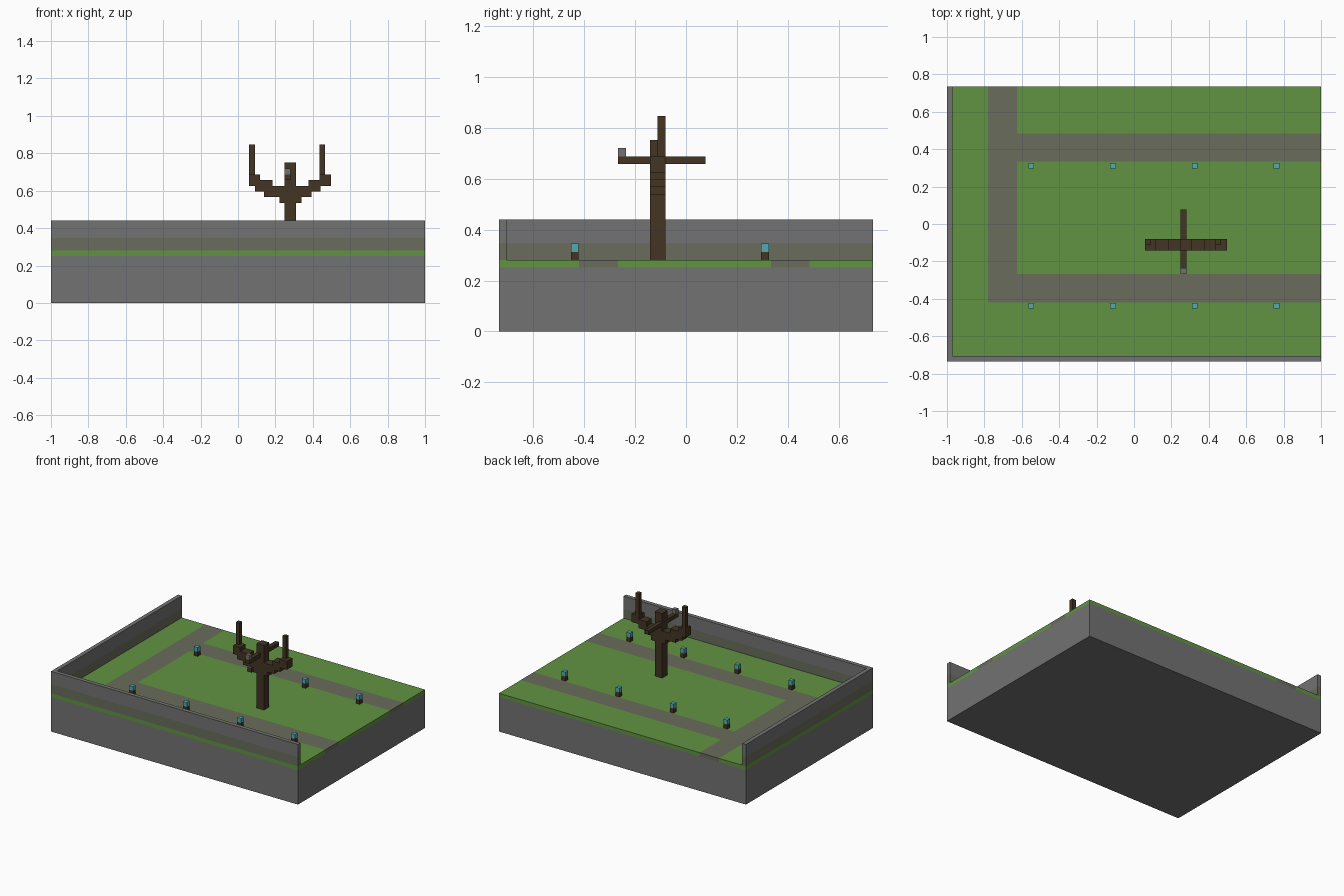
import bpy
import bmesh

cube = bpy.data.objects.get("Cube")
if cube:
    bpy.data.objects.remove(cube, do_unlink=True)


def material(name, color):
    m = bpy.data.materials.new(name)
    m.use_nodes = True
    m.diffuse_color = (*color, 1)
    m.node_tree.nodes["Principled BSDF"].inputs["Base Color"].default_value = (*color, 1)
    return m


STONE = material("grey stone", (0.17, 0.17, 0.17))
GRASS = material("grass green", (0.12, 0.29, 0.055))
MOSS = material("mossy path grey", (0.14, 0.15, 0.105))
WOOD = material("dark wood", (0.055, 0.035, 0.017))
GLOW = material("lamp teal", (0.09, 0.40, 0.46))

X, Y = 1.0, 0.735          # half size of the plot
GROUND = 0.28
WALL = 0.03


def finish(name, bm, *mats):
    bmesh.ops.recalc_face_normals(bm, faces=bm.faces)
    mesh = bpy.data.meshes.new(name)
    bm.to_mesh(mesh)
    bm.free()
    for m in mats:
        mesh.materials.append(m)
    ob = bpy.data.objects.new(name, mesh)
    bpy.context.collection.objects.link(ob)
    return ob


def prism(bm, outline, z0, z1):
    """Extrude a flat outline from z0 up to z1."""
    face = bm.faces.new([bm.verts.new((x, y, z0)) for x, y in outline])
    top = bmesh.ops.extrude_face_region(bm, geom=[face])["geom"]
    verts = [v for v in top if isinstance(v, bmesh.types.BMVert)]
    bmesh.ops.translate(bm, vec=(0, 0, z1 - z0), verts=verts)


def box(bm, x0, x1, y0, y1, z0, z1):
    prism(bm, [(x0, y0), (x1, y0), (x1, y1), (x0, y1)], z0, z1)


def box_object(name, mat, *bounds):
    bm = bmesh.new()
    box(bm, *bounds)
    return finish(name, bm, mat)


# Stone base
box_object("stone_base", STONE, -X, X, -Y, Y, 0, 0.252)

# Turf slab, cut along the path edges and coloured by position
path_x = (-0.78, -0.625)
front_path = (-0.42, -0.267)
back_path = (0.333, 0.485)
bm = bmesh.new()
box(bm, -X, X, -Y, Y, 0.252, GROUND)
cuts = [((x, 0, 0), (1, 0, 0)) for x in path_x]
cuts += [((0, y, 0), (0, 1, 0)) for y in front_path + back_path]
for co, normal in cuts:
    bmesh.ops.bisect_plane(bm, geom=bm.verts[:] + bm.edges[:] + bm.faces[:],
                           plane_co=co, plane_no=normal)
for f in bm.faces:
    c = f.calc_center_median()
    lane = path_x[0] < c.x < path_x[1] and c.y > front_path[0]
    cross = c.x > path_x[0] and any(a < c.y < b for a, b in (front_path, back_path))
    f.material_index = int(lane or cross)
finish("turf_and_paths", bm, GRASS, MOSS)

# Corner wall: mossy foot with plain stone above
corner = [(-X, -Y), (X, -Y), (X, WALL - Y), (WALL - X, WALL - Y), (WALL - X, Y), (-X, Y)]
for name, mat, z0, z1 in (("wall_foot", MOSS, GROUND, 0.347),
                          ("wall_top", STONE, 0.347, 0.44)):
    bm = bmesh.new()
    prism(bm, corner, z0, z1)
    finish(name, bm, mat)

# Lamps along both long paths
R = 0.0155
for row, y in (("front", -0.437), ("back", 0.311)):
    for i, x in enumerate((-0.549, -0.113, 0.325, 0.762), 1):
        spot = (x - R, x + R, y - R, y + R)
        box_object(f"{row}_lamp_post_{i}", WOOD, *spot, GROUND, 0.313)
        box_object(f"{row}_lamp_light_{i}", GLOW, *spot, 0.313, 0.345)

# Tree trunk and the stepped side branches
T0, T1 = -0.142, -0.08
box_object("tree_trunk", WOOD, 0.249, 0.309, T0, T1, GROUND, 0.752)
steps = {
    "right": [(0.222, 0.249, 0.535, 0.625), (0.185, 0.222, 0.567, 0.625),
              (0.14, 0.185, 0.567, 0.658), (0.09, 0.14, 0.595, 0.658),
              (0.06, 0.117, 0.625, 0.687)],
    "left": [(0.309, 0.34, 0.535, 0.625), (0.34, 0.377, 0.567, 0.625),
             (0.377, 0.393, 0.567, 0.658), (0.393, 0.441, 0.595, 0.658),
             (0.436, 0.496, 0.625, 0.687)],
}
for side, parts in steps.items():
    bm = bmesh.new()
    for x0, x1, z0, z1 in parts:
        box(bm, x0, x1, T0, T1, z0, z1)
    tip = parts[-1][0]
    box(bm, tip, tip + 0.03, -0.111, T1, 0.687, 0.846)
    finish(f"{side}_branch", bm, WOOD)

# Thin branches to front and back, with a small stone on the front one
box_object("front_branch", WOOD, 0.249, 0.28, -0.267, T0, 0.658, 0.687)
box_object("back_branch", WOOD, 0.249, 0.28, T1, 0.077, 0.658, 0.687)
box_object("branch_stone", STONE, 0.249, 0.28, -0.267, -0.236, 0.687, 0.72)
